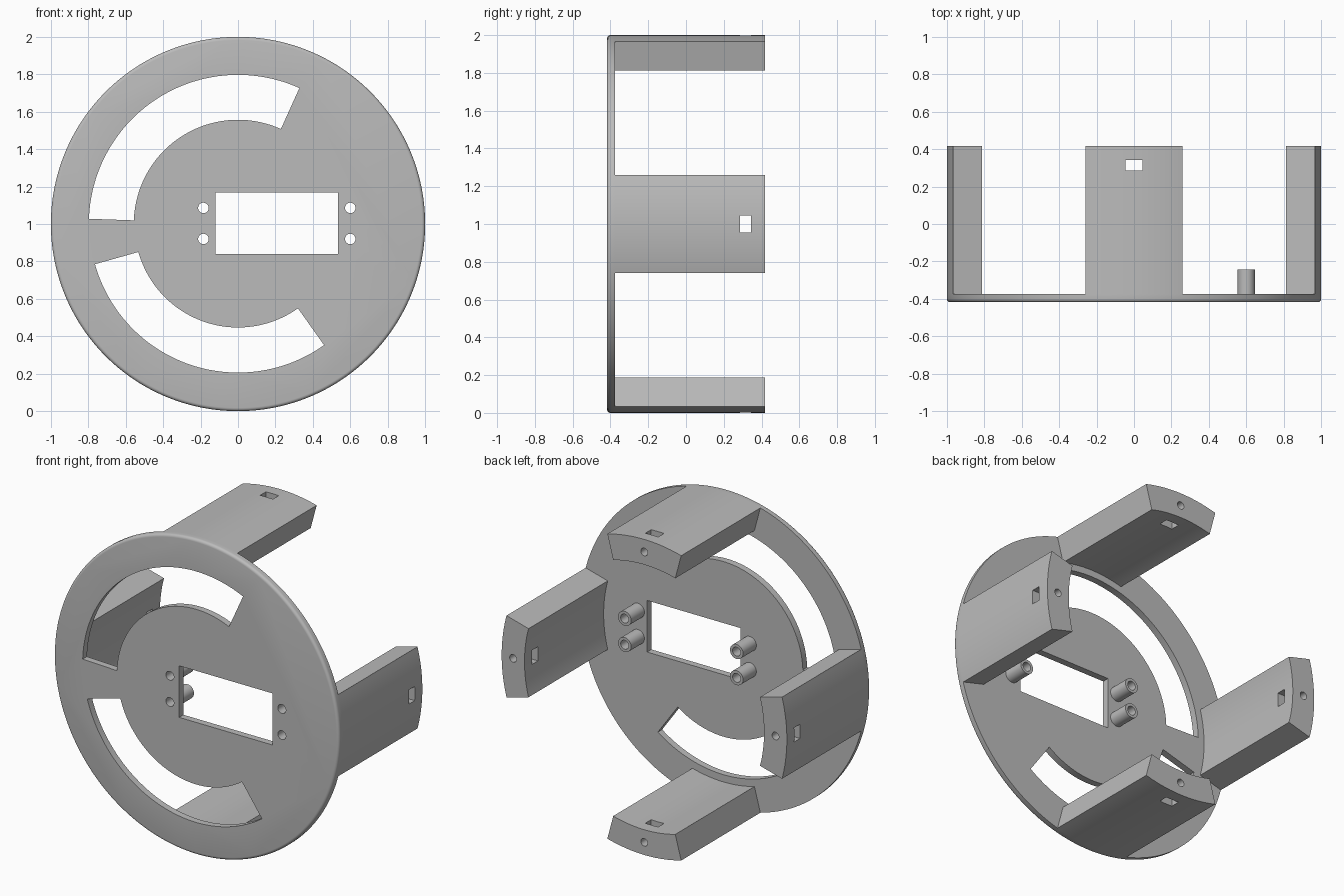
import bpy, bmesh
from math import sin, cos, radians

cube = bpy.data.objects.get("Cube")
if cube:
    bpy.data.objects.remove(cube, do_unlink=True)

FRONT, FLOOR, BACK = -0.418, -0.375, 0.418   # depth of plate face, plate back, leg ends
CENTRE = 1.0                                 # height of the plate centre

grey = bpy.data.materials.new("plain grey")
grey.use_nodes = True
grey.diffuse_color = (0.5, 0.5, 0.5, 1)
grey.node_tree.nodes["Principled BSDF"].inputs["Base Color"].default_value = (0.5, 0.5, 0.5, 1)


def arc(radius, start, end, steps, x=0, z=CENTRE):
    """Points on an arc in the plate plane, angles in degrees."""
    angles = [radians(start + (end - start) * i / steps) for i in range(steps + 1)]
    return [(x + radius * cos(a), z + radius * sin(a)) for a in angles]


def circle(x, z, radius, steps=32):
    return arc(radius, 0, 360, steps, x, z)[:-1]


def sector(inner, outer, start, end, steps):
    return arc(outer, start, end, steps) + arc(inner, end, start, steps)


def box(x0, x1, z0, z1):
    return [(x0, z0), (x1, z0), (x1, z1), (x0, z1)]


def prism(name, outline, y0, y1, front_round=0):
    """Extrude an outline in depth, optionally rounding its front rim."""
    bm = bmesh.new()
    face = bm.faces.new([bm.verts.new((x, y0, z)) for x, z in outline])
    rim = list(face.edges)
    out = bmesh.ops.extrude_face_region(bm, geom=[face], use_keep_orig=True)
    moved = [g for g in out["geom"] if isinstance(g, bmesh.types.BMVert)]
    bmesh.ops.translate(bm, verts=moved, vec=(0, y1 - y0, 0))
    bmesh.ops.recalc_face_normals(bm, faces=bm.faces)
    if front_round:
        bmesh.ops.bevel(bm, geom=rim, offset=front_round, segments=4,
                        profile=0.5, affect='EDGES')
    mesh = bpy.data.meshes.new(name)
    bm.to_mesh(mesh)
    bm.free()
    mesh.materials.append(grey)
    obj = bpy.data.objects.new(name, mesh)
    bpy.context.collection.objects.link(obj)
    return obj


def activate(obj):
    bpy.ops.object.select_all(action='DESELECT')
    obj.select_set(True)
    bpy.context.view_layer.objects.active = obj


def cut(obj, outline, y0, y1):
    """Cut a prism-shaped opening out of a part."""
    cutter = prism("cutter", outline, y0, y1)
    cutter.hide_render = True
    mod = obj.modifiers.new("opening", 'BOOLEAN')
    mod.operation, mod.solver, mod.object = 'DIFFERENCE', 'EXACT', cutter
    activate(obj)
    bpy.ops.object.modifier_apply(modifier=mod.name)
    bpy.data.objects.remove(cutter, do_unlink=True)


def smooth(obj):
    activate(obj)
    bpy.ops.object.shade_smooth_by_angle(angle=radians(28))


# Round face plate with two curved slots and a rectangular window
plate = prism("face_plate", circle(0, CENTRE, 1, 240), FRONT, FLOOR, front_round=0.018)
openings = [
    sector(0.557, 0.797, 65.7, 178, 60),
    sector(0.553, 0.794, 195.7, 305.4, 60),
    box(-0.12, 0.535, 0.84, 1.167),
]
posts = [(x, z) for x in (-0.185, 0.6) for z in (0.92, 1.086)]
openings += [circle(x, z, 0.028) for x, z in posts]
for outline in openings:
    cut(plate, outline, FRONT - 0.1, FLOOR + 0.1)
smooth(plate)

# Hollow screw posts beside the window
for i, (x, z) in enumerate(posts):
    post = prism(f"screw_post_{i + 1}", circle(x, z, 0.046), FLOOR, -0.242)
    cut(post, circle(x, z, 0.028), FLOOR - 0.1, 0)
    smooth(post)

# Four curved legs, each with a radial nut slot and a screw hole in its end
for name, angle in (("left", 0), ("top", 90), ("right", 180), ("bottom", 270)):
    leg = prism(f"{name}_leg", sector(0.84, 1, angle - 15, angle + 15, 20), FLOOR, BACK)
    cx, cz = cos(radians(angle)), sin(radians(angle))
    hx, hz = (0.2, 0.045) if abs(cx) > 0.5 else (0.045, 0.2)
    x, z = 0.92 * cx, CENTRE + 0.92 * cz
    cut(leg, box(x - hx, x + hx, z - hz, z + hz), 0.285, 0.343)
    cut(leg, circle(x, z, 0.024, 24), 0.2, BACK + 0.1)
    smooth(leg)
